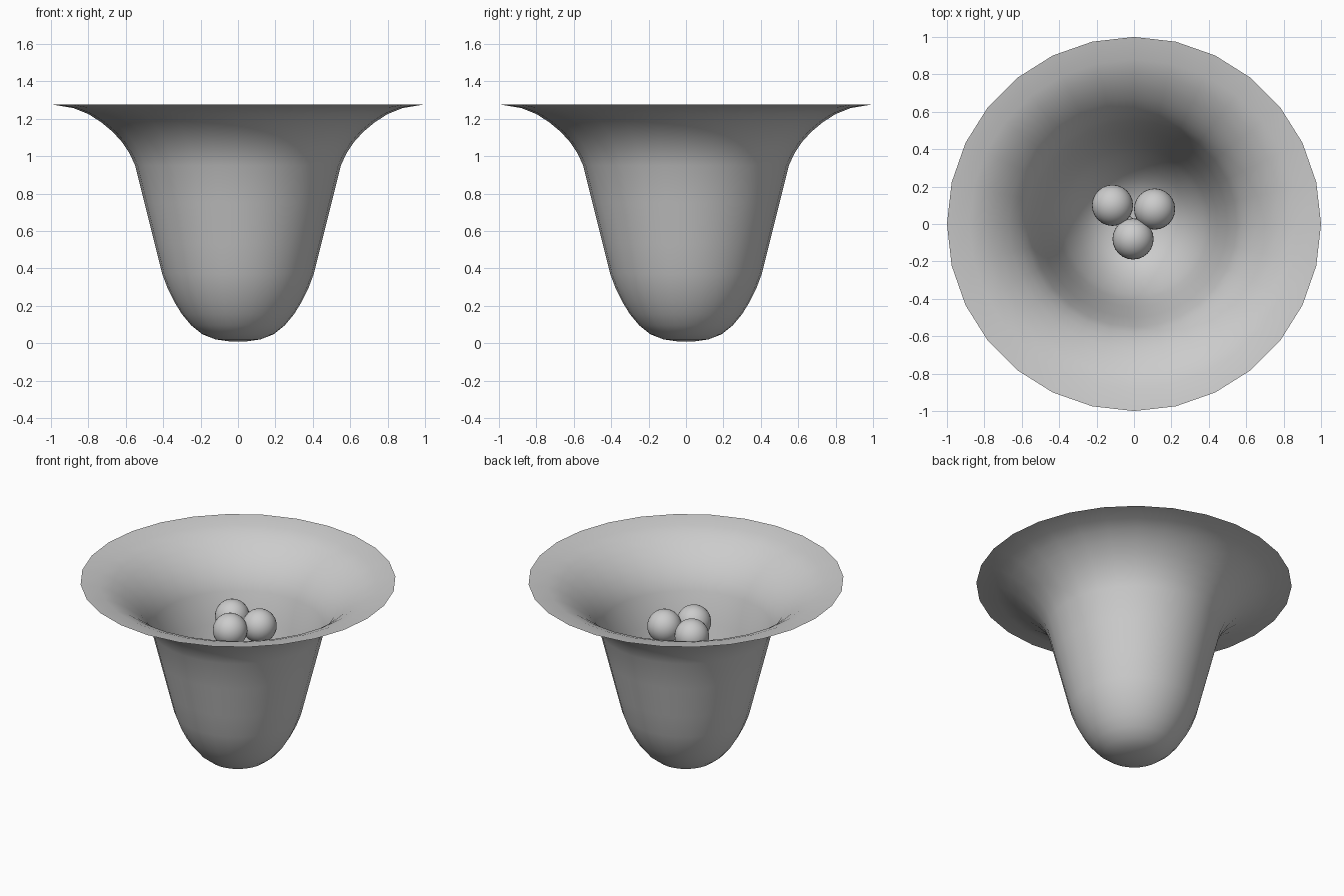
import bpy, bmesh, math
from mathutils import Vector, Matrix

if "Cube" in bpy.data.objects:
    bpy.data.objects.remove(bpy.data.objects["Cube"])


def finish(bm, name):
    bmesh.ops.recalc_face_normals(bm, faces=bm.faces)
    me = bpy.data.meshes.new(name)
    bm.to_mesh(me)
    bm.free()
    for p in me.polygons:
        p.use_smooth = True
    ob = bpy.data.objects.new(name, me)
    bpy.context.collection.objects.link(ob)
    return ob


# Bell-shaped corolla: open surface of revolution with a flared lip
SEGMENTS = 28
profile = [(0.05, 0.01), (0.12, 0.02), (0.19, 0.047), (0.25, 0.095), (0.30, 0.155),
           (0.34, 0.22), (0.375, 0.29), (0.405, 0.37), (0.445, 0.53), (0.50, 0.75),
           (0.55, 0.95), (0.58, 1.015), (0.62, 1.075), (0.67, 1.13), (0.73, 1.18),
           (0.80, 1.225), (0.88, 1.257), (1.0, 1.277)]
bm = bmesh.new()
rings = []
for r, z in profile:
    rings.append([bm.verts.new((r * math.cos(a), r * math.sin(a), z))
                  for a in (2 * math.pi * i / SEGMENTS for i in range(SEGMENTS))])
for low, high in zip(rings, rings[1:]):
    for i in range(SEGMENTS):
        j = (i + 1) % SEGMENTS
        bm.faces.new((low[i], low[j], high[j], high[i]))
tip = bm.verts.new((0, 0, 0.008))
for i in range(SEGMENTS):
    bm.faces.new((tip, rings[0][(i + 1) % SEGMENTS], rings[0][i]))
finish(bm, "flower_bell")

# Three stamens: thin filaments rising from the base to round anthers
for n, (x, y) in enumerate([(-0.115, 0.10), (0.11, 0.08), (-0.005, -0.08)], 1):
    top = Vector((x, y, 0.96))
    base = Vector((x * 0.15, y * 0.15, 0.02))

    bm = bmesh.new()
    bmesh.ops.create_uvsphere(bm, u_segments=24, v_segments=16, radius=0.11,
                              matrix=Matrix.Translation(top))
    finish(bm, f"anther_{n}")

    axis = top - base
    bm = bmesh.new()
    bmesh.ops.create_cone(bm, cap_ends=True, segments=10, radius1=0.02, radius2=0.02,
                          depth=axis.length,
                          matrix=Matrix.Translation((top + base) / 2)
                          @ axis.to_track_quat('Z', 'Y').to_matrix().to_4x4())
    finish(bm, f"filament_{n}")
